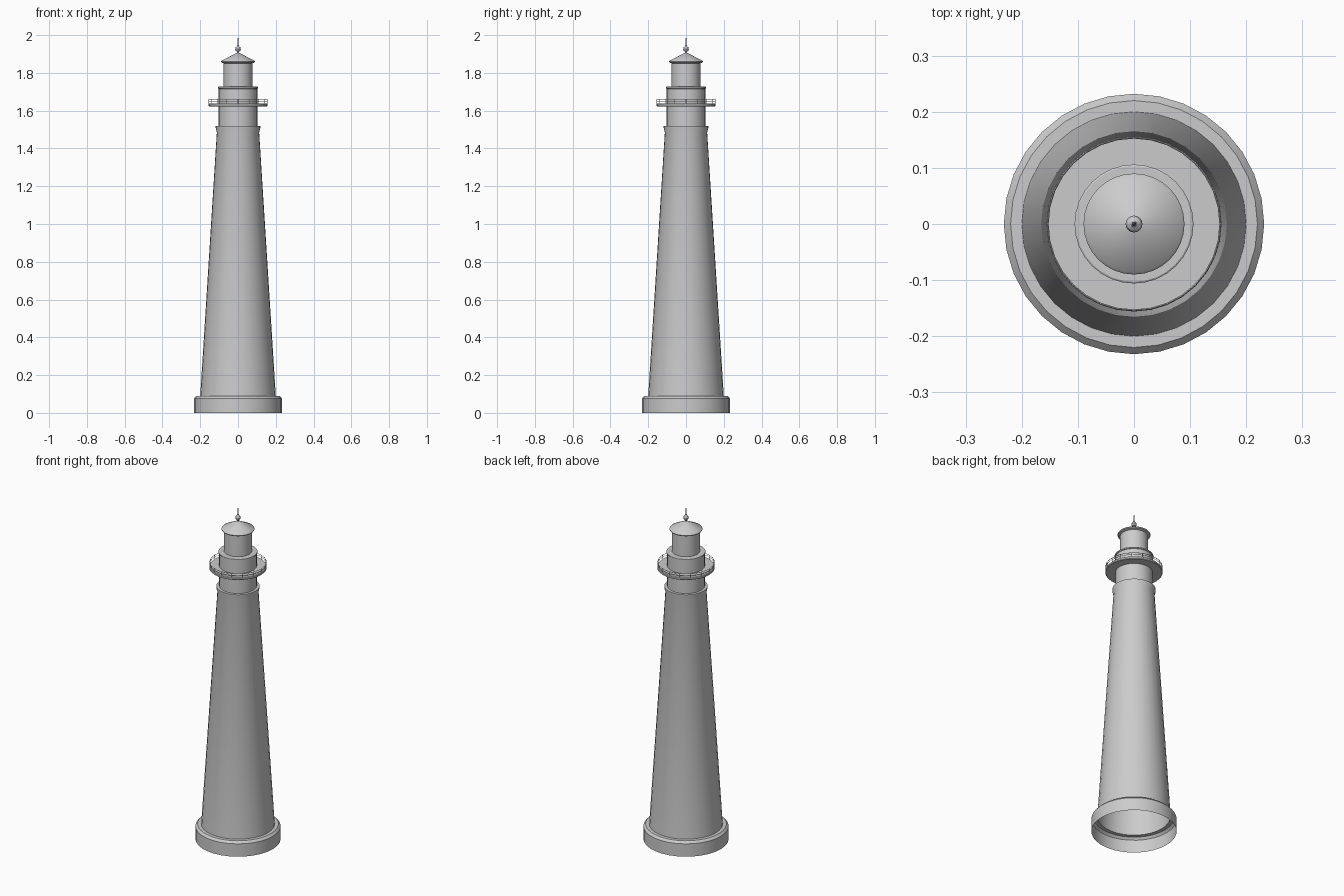
import bpy
from math import cos, sin, pi, radians

if "Cube" in bpy.data.objects:
    bpy.data.objects.remove(bpy.data.objects["Cube"])

SIDES = 32


def lathe(name, profile, sides=SIDES, closed=False):
    """Revolve an (r, z) profile around the z axis; r = 0 makes a pole."""
    verts, faces, rings = [], [], []
    for r, z in profile:
        start = len(verts)
        n = 1 if r == 0 else sides
        verts += [(r * cos(2 * pi * i / sides), r * sin(2 * pi * i / sides), z) for i in range(n)]
        rings.append([start + i % n for i in range(sides)])
    pairs = list(zip(rings, rings[1:]))
    if closed:
        pairs.append((rings[-1], rings[0]))
    for a, b in pairs:
        for i in range(sides):
            j = (i + 1) % sides
            face = list(dict.fromkeys((a[i], a[j], b[j], b[i])))
            faces.append(face)
    mesh = bpy.data.meshes.new(name)
    mesh.from_pydata(verts, [], faces)
    obj = bpy.data.objects.new(name, mesh)
    bpy.context.collection.objects.link(obj)
    bpy.ops.object.select_all(action='DESELECT')
    obj.select_set(True)
    bpy.context.view_layer.objects.active = obj
    bpy.ops.object.shade_smooth_by_angle(angle=radians(30))
    return obj


def rail(name, radius, z, t):
    """Thin hoop with a small diamond section."""
    return lathe(name, [(radius + t, z), (radius, z + t), (radius - t, z), (radius, z - t)], closed=True)


# Open-bottomed plinth with bevelled top edge
lathe("base", [(0.232, 0), (0.232, 0.077), (0.22, 0.09), (0.198, 0.09)])

# Hollow tapering tower with flared collar
lathe("tower", [(0.2, 0.09), (0.112, 1.485), (0.118, 1.508), (0.118, 1.518), (0.102, 1.518)])

# Watch room with a slim lip
lathe("watch_room", [(0.102, 1.518), (0.102, 1.716), (0.106, 1.718), (0.106, 1.725),
                     (0.103, 1.727), (0.075, 1.727)])

# Gallery deck
lathe("gallery_deck", [(0.102, 1.623), (0.153, 1.623), (0.156, 1.626), (0.156, 1.635),
                       (0.153, 1.638), (0.102, 1.638)])

# Gallery railing
rail("gallery_top_rail", 0.154, 1.66, 0.0018)
rail("gallery_middle_rail", 0.154, 1.649, 0.0014)
for i in range(16):
    a = 2 * pi * i / 16
    post = lathe(f"gallery_post_{i + 1}", [(0.0016, 1.636), (0.0016, 1.662), (0, 1.663)], 6)
    post.location = (0.154 * cos(a), 0.154 * sin(a), 0)

# Lantern room
lathe("lantern_room", [(0.076, 1.727), (0.076, 1.856)])

# Conical roof with eave
lathe("roof", [(0.074, 1.85), (0.088, 1.855), (0.09, 1.86), (0.086, 1.865),
               (0.045, 1.886), (0.011, 1.904), (0, 1.905)])

# Ball finial and lightning rod
lathe("finial", [(0.012, 1.902), (0.006, 1.907), (0.006, 1.913), (0.012, 1.917), (0.015, 1.926),
                 (0.012, 1.936), (0.006, 1.941), (0.004, 1.947), (0, 1.947)], 16)
lathe("lightning_rod", [(0.004, 1.94), (0.003, 1.965), (0, 2.0)], 8)
